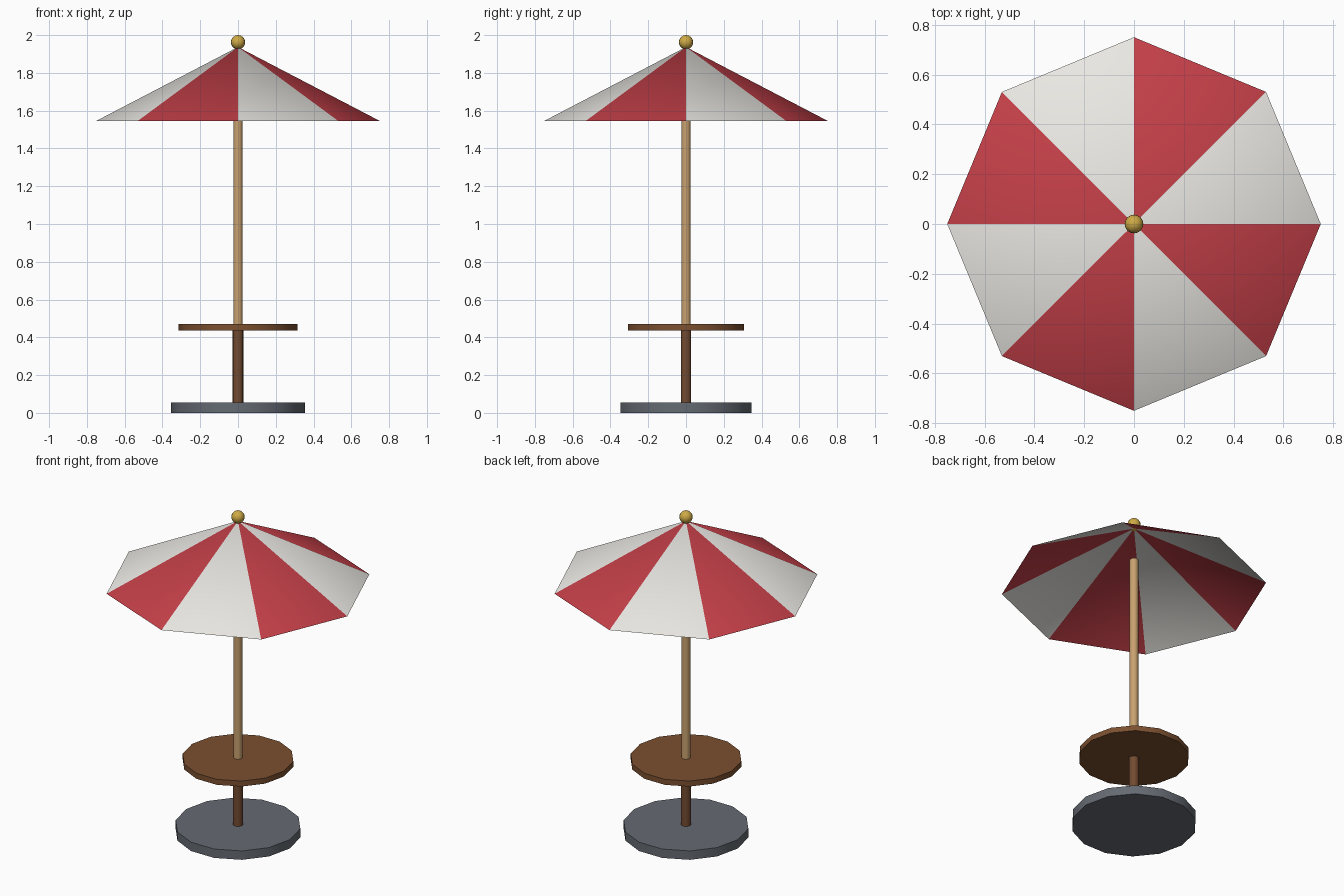
import bpy, bmesh
from math import pi, sin, cos, radians

if "Cube" in bpy.data.objects:
    bpy.data.objects.remove(bpy.data.objects["Cube"])


def material(name, rgb):
    m = bpy.data.materials.new(name)
    m.diffuse_color = (*rgb, 1)
    m.use_nodes = True
    m.node_tree.nodes["Principled BSDF"].inputs["Base Color"].default_value = m.diffuse_color
    return m


red = material("red_cloth", (0.55, 0.05, 0.065))
white = material("white_cloth", (0.82, 0.81, 0.77))
pale_wood = material("pale_wood", (0.58, 0.36, 0.16))
brown_wood = material("brown_wood", (0.20, 0.08, 0.03))
leg_wood = material("leg_wood", (0.17, 0.07, 0.03))
slate = material("slate", (0.13, 0.145, 0.17))
brass = material("brass", (0.62, 0.40, 0.06))


def finish(obj, name, *mats):
    obj.name = obj.data.name = name
    for m in mats:
        obj.data.materials.append(m)
    bpy.ops.object.select_all(action='DESELECT')
    obj.select_set(True)
    bpy.context.view_layer.objects.active = obj
    bpy.ops.object.shade_smooth_by_angle(angle=radians(30))


def cylinder(name, r, z0, z1, sides, mat):
    # turned so that a corner lies on the x axis
    bpy.ops.mesh.primitive_cylinder_add(vertices=sides, radius=r, depth=z1 - z0,
                                        location=(0, 0, (z0 + z1) / 2),
                                        rotation=(0, 0, pi / 2))
    finish(bpy.context.object, name, mat)


# Weighted base, leg, table top and pole
cylinder("base", 0.355, 0, 0.055, 14, slate)
cylinder("leg", 0.028, 0.055, 0.436, 14, leg_wood)
cylinder("table_top", 0.315, 0.436, 0.47, 14, brown_wood)
cylinder("pole", 0.025, 0.47, 1.73, 14, pale_wood)

# Open eight-panel canopy with alternating colours
bm = bmesh.new()
apex = bm.verts.new((0, 0, 1.937))
rim = [bm.verts.new((0.75 * cos(i * pi / 4), 0.75 * sin(i * pi / 4), 1.546))
       for i in range(8)]
for i in range(8):
    panel = bm.faces.new((apex, rim[i], rim[(i + 1) % 8]))
    panel.material_index = i % 2
mesh = bpy.data.meshes.new("canopy")
bm.to_mesh(mesh)
bm.free()
canopy = bpy.data.objects.new("canopy", mesh)
bpy.context.collection.objects.link(canopy)
finish(canopy, "canopy", white, red)

# Ball finial
bpy.ops.mesh.primitive_uv_sphere_add(segments=16, ring_count=10, radius=0.0375,
                                     location=(0, 0, 1.9625))
finish(bpy.context.object, "finial", brass)
